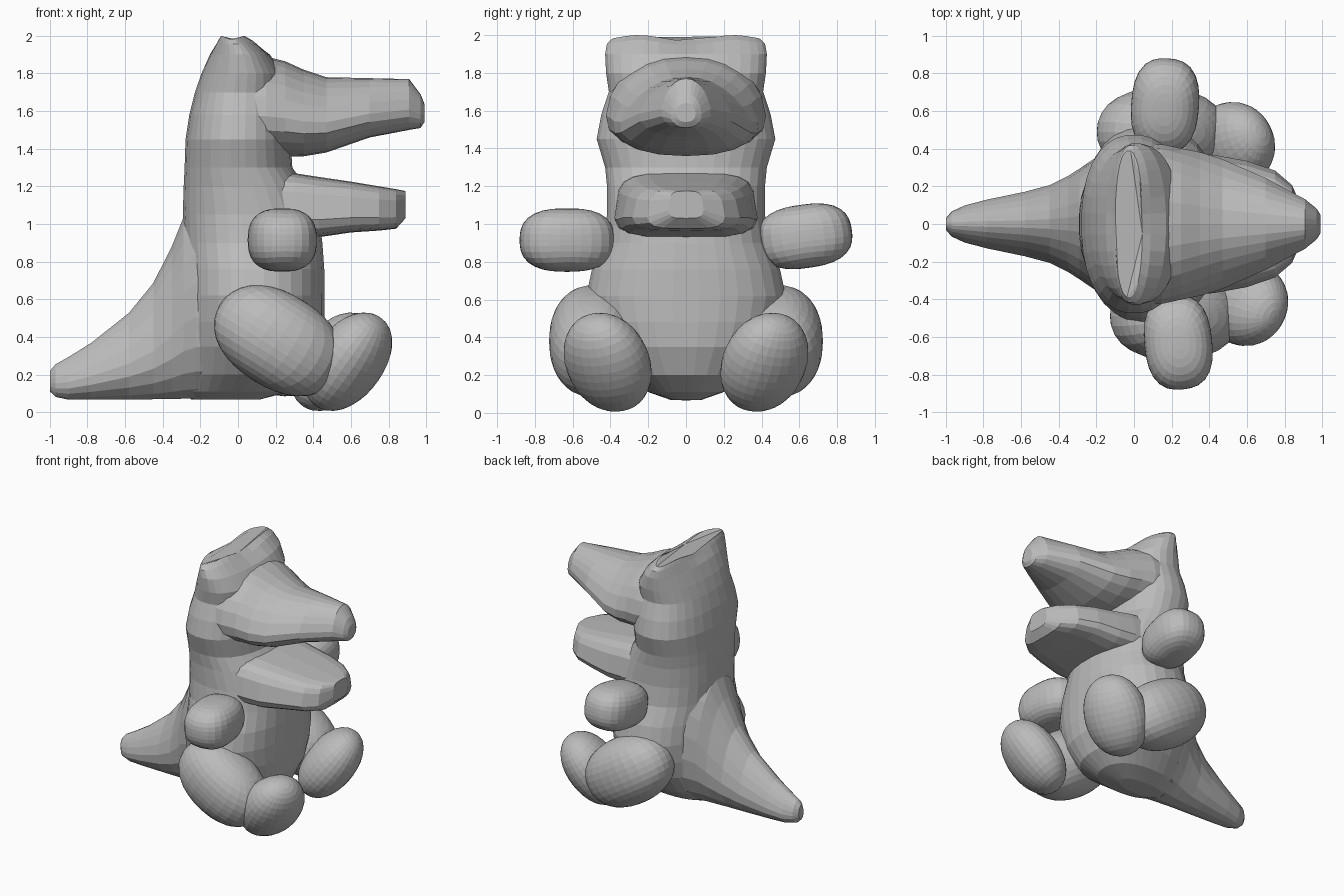
import bpy, bmesh, math
from mathutils import Vector, Matrix

if "Cube" in bpy.data.objects:
    bpy.data.objects.remove(bpy.data.objects["Cube"])

grey = bpy.data.materials.new("light grey")
grey.diffuse_color = (0.5, 0.5, 0.5, 1)
grey.use_nodes = True
grey.node_tree.nodes["Principled BSDF"].inputs["Base Color"].default_value = grey.diffuse_color


def spow(v, e):
    return math.copysign(abs(v) ** (2 / e), v)


def add_object(name, bm):
    bmesh.ops.recalc_face_normals(bm, faces=bm.faces)
    mesh = bpy.data.meshes.new(name)
    bm.to_mesh(mesh)
    bm.free()
    mesh.materials.append(grey)
    ob = bpy.data.objects.new(name, mesh)
    bpy.context.collection.objects.link(ob)
    return ob


def skin(name, rings):
    bm = bmesh.new()
    rows = [[bm.verts.new(p) for p in ring] for ring in rings]
    n = len(rows[0])
    for a, b in zip(rows, rows[1:]):
        for i in range(n):
            j = (i + 1) % n
            bm.faces.new((a[i], a[j], b[j], b[i]))
    bm.faces.new(rows[0][::-1])
    bm.faces.new(rows[-1])
    return add_object(name, bm)


def loft_z(name, sections, n, e):
    """Sections: z, x min, x max, half width."""
    rings = []
    for z, x0, x1, w in sections:
        rings.append([((x0 + x1) / 2 + (x1 - x0) / 2 * spow(math.cos(t), e),
                       w * spow(math.sin(t), e), z)
                      for t in (2 * math.pi * (i + .5) / n for i in range(n))])
    return skin(name, rings)


def loft_x(name, sections, n, e):
    """Sections: x, z min, z max, half width, narrowing of the top."""
    rings = []
    for x, z0, z1, w, taper in sections:
        ring = []
        for i in range(n):
            t = 2 * math.pi * (i + .5) / n
            s = spow(math.sin(t), e)
            ring.append((x, w * spow(math.cos(t), e) * (1 - taper * max(s, -.4)),
                         (z0 + z1) / 2 + (z1 - z0) / 2 * s))
        rings.append(ring)
    return skin(name, rings)


def blob(name, centre, radii, rotation, e=2.0):
    """Rounded limb: a sphere pushed towards a box by exponent e."""
    bm = bmesh.new()
    bmesh.ops.create_uvsphere(bm, u_segments=28, v_segments=18, radius=1)
    for v in bm.verts:
        k = sum(abs(c) ** e for c in v.co) ** (-1 / e)
        v.co = Vector(c * k * r for c, r in zip(v.co, radii))
    bm.transform(Matrix.Translation(centre) @ rotation.to_4x4())
    return add_object(name, bm)


# Trunk and head, ending in a wide ridge on top
body = loft_z("body", [
    (0.068, -0.25, 0.12, 0.08), (0.11, -0.30, 0.28, 0.20), (0.20, -0.30, 0.39, 0.32),
    (0.35, -0.30, 0.45, 0.44), (0.48, -0.29, 0.46, 0.50), (0.62, -0.28, 0.46, 0.53),
    (0.76, -0.28, 0.46, 0.50), (0.90, -0.29, 0.45, 0.44), (1.05, -0.295, 0.43, 0.42),
    (1.20, -0.29, 0.36, 0.42), (1.30, -0.285, 0.29, 0.43), (1.45, -0.28, 0.28, 0.475),
    (1.58, -0.26, 0.27, 0.45), (1.70, -0.23, 0.25, 0.41), (1.80, -0.195, 0.24, 0.425),
    (1.90, -0.15, 0.17, 0.43), (1.96, -0.115, 0.09, 0.42), (1.985, -0.10, 0.045, 0.39),
], 32, 2.3)
# shallow dip between the two ends of the ridge
for v in body.data.vertices:
    if v.co.z > 1.95:
        v.co.z += 0.015 * math.sin(math.pi * (min(abs(v.co.y) / 0.25, 1.6) - 0.5))

# Upper jaw, flowing out of the cheeks
upper_jaw = loft_x("upper_jaw", [
    (0.0, 1.36, 1.90, 0.42, 0.10), (0.15, 1.36, 1.89, 0.415, 0.15),
    (0.25, 1.36, 1.865, 0.39, 0.2), (0.35, 1.36, 1.82, 0.365, 0.28),
    (0.47, 1.38, 1.78, 0.325, 0.35), (0.70, 1.46, 1.775, 0.23, 0.35),
    (0.91, 1.50, 1.77, 0.125, 0.3), (0.97, 1.51, 1.69, 0.08, 0.2),
    (0.99, 1.54, 1.64, 0.05, 0.1),
], 22, 2.4)

# Lower jaw
lower_jaw = loft_x("lower_jaw", [
    (0.10, 0.94, 1.28, 0.38, 0.05), (0.30, 0.93, 1.27, 0.37, 0.08),
    (0.43, 0.93, 1.25, 0.355, 0.1), (0.60, 0.955, 1.225, 0.325, 0.1),
    (0.75, 0.965, 1.20, 0.275, 0.1), (0.84, 0.975, 1.185, 0.20, 0.1),
    (0.89, 1.03, 1.175, 0.09, 0.1),
], 18, 4.0)

# Tail, flaring into the back
tail = loft_x("tail", [
    (-1.0, 0.11, 0.22, 0.03, 0.1), (-0.97, 0.08, 0.255, 0.065, 0.2),
    (-0.90, 0.065, 0.295, 0.095, 0.3), (-0.78, 0.065, 0.37, 0.125, 0.3),
    (-0.58, 0.065, 0.53, 0.165, 0.3), (-0.45, 0.065, 0.69, 0.20, 0.25),
    (-0.35, 0.065, 0.89, 0.25, 0.2), (-0.29, 0.066, 1.04, 0.29, 0.15),
    (-0.22, 0.068, 1.12, 0.34, 0.1), (-0.12, 0.07, 1.14, 0.39, 0.05),
    (0.0, 0.10, 1.10, 0.42, 0.0),
], 20, 2.1)

# Weld the jaws and tail into the body
parts = [upper_jaw, lower_jaw, tail]
for part in parts:
    mod = body.modifiers.new("weld", 'BOOLEAN')
    mod.operation = 'UNION'
    mod.solver = 'EXACT'
    mod.object = part
bpy.context.view_layer.update()
welded = bpy.data.meshes.new_from_object(
    body.evaluated_get(bpy.context.evaluated_depsgraph_get()))
body.modifiers.clear()
body.data = welded
for part in parts:
    bpy.data.objects.remove(part)

# Limbs, the far side sitting slightly further back
for side, label, dx in ((-1, "right", 0.0), (1, "left", -0.07)):
    tilt = Matrix.Rotation(math.radians(32), 3, 'Y')
    blob(label + "_thigh", (0.215 + dx, side * 0.49, 0.38), (0.365, 0.235, 0.25), tilt, 2.2)
    axis = Vector((0.55, side * 0.27, 0.8))
    blob(label + "_foot", (0.585 + dx, side * 0.415, 0.268), (0.23, 0.18, 0.295),
         axis.to_track_quat('Z', 'Y').to_matrix(), 2.1)
    lift = Matrix.Rotation(math.radians(8 if side > 0 else 0), 3, 'X')
    turn = Matrix.Rotation(math.radians(6 if side < 0 else -4), 3, 'Z')
    blob(label + "_arm", (0.235 + dx, side * 0.63, 0.915 + 0.02 * (side > 0)),
         (0.18, 0.25, 0.168), turn @ lift, 2.6)
